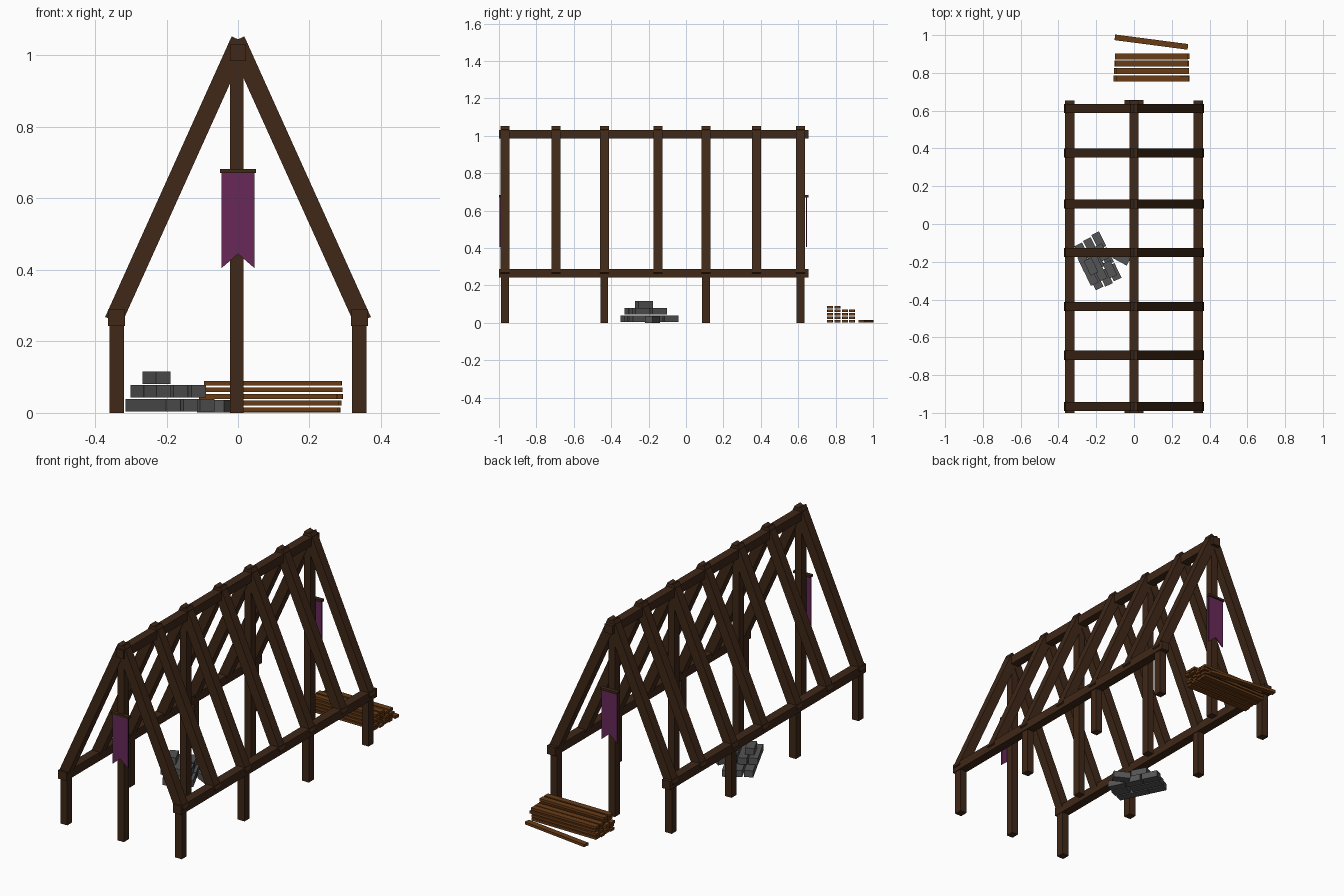
import bpy, math, random
from mathutils import Matrix, Vector

if "Cube" in bpy.data.objects:
    bpy.data.objects.remove(bpy.data.objects["Cube"])

random.seed(4)


def material(name, rgb):
    m = bpy.data.materials.new(name)
    m.diffuse_color = (*rgb, 1)
    m.use_nodes = True
    m.node_tree.nodes["Principled BSDF"].inputs["Base Color"].default_value = m.diffuse_color
    return m


TIMBER = material("dark_timber", (0.050, 0.021, 0.009))
PLANK = material("cut_plank", (0.14, 0.045, 0.008))
CLOTH = material("purple_cloth", (0.14, 0.022, 0.10))
STONE = material("grey_stone", (0.09, 0.09, 0.09))


def mesh_object(name, verts, faces, mat):
    me = bpy.data.meshes.new(name)
    me.from_pydata(verts, [], faces)
    me.materials.append(mat)
    ob = bpy.data.objects.new(name, me)
    bpy.context.collection.objects.link(ob)
    return ob


def box(name, centre, size, mat, rot_y=0.0, rot_z=0.0):
    m = (Matrix.Translation(centre) @ Matrix.Rotation(rot_z, 4, 'Z')
         @ Matrix.Rotation(rot_y, 4, 'Y'))
    v = [m @ Vector((x * size[0] / 2, y * size[1] / 2, z * size[2] / 2))
         for x in (-1, 1) for y in (-1, 1) for z in (-1, 1)]
    f = [(0, 1, 3, 2), (4, 6, 7, 5), (0, 4, 5, 1), (2, 3, 7, 6), (0, 2, 6, 4), (1, 5, 7, 3)]
    return mesh_object(name, v, f, mat)


# Posts: short pairs at the eaves, tall ones under the ridge
for y in (-0.967, -0.437, 0.107, 0.612):
    for s in (-1, 1):
        box("eave_post", (s * 0.339, y, 0.13), (0.04, 0.042, 0.26), TIMBER)
    box("centre_post", (-0.003, y, 0.5), (0.038, 0.042, 1.0), TIMBER)

# Long beams
for s in (-1, 1):
    box("eave_beam", (s * 0.340, -0.173, 0.266), (0.048, 1.655, 0.046), TIMBER)
box("ridge_beam", (0, -0.173, 1.008), (0.046, 1.655, 0.046), TIMBER)

# Sloping rafter pairs
low, high = Vector((0.349, 0, 0.258)), Vector((-0.005, 0, 1.043))
run = high - low
for y in (-0.967, -0.695, -0.437, -0.15, 0.107, 0.377, 0.612):
    for s in (-1, 1):
        mid = (low + high) / 2
        box("rafter", (s * mid.x, y, mid.z), (0.05, 0.048, run.length), TIMBER,
            rot_y=s * math.atan2(run.x, run.z))


# Swallow-tailed banners hung on rods at both gables
def banner(y, rod_y):
    outline = [(-0.046, 0.675), (-0.046, 0.405), (0, 0.445), (0.046, 0.405), (0.046, 0.675)]
    n, t = len(outline), 0.003
    v = [(x, y - t, z) for x, z in outline] + [(x, y + t, z) for x, z in outline]
    f = [tuple(range(n)), tuple(reversed(range(n, 2 * n)))]
    f += [(i, i + n, (i + 1) % n + n, (i + 1) % n) for i in range(n)]
    mesh_object("banner", v, f, CLOTH)
    box("banner_rod", (0, rod_y, 0.677), (0.102, 0.022, 0.012), TIMBER)


banner(-0.993, -0.990)
banner(0.645, 0.645)

# Stack of planks, fewer layers towards the back, plus one fallen plank
for y, layers in ((0.770, 5), (0.810, 5), (0.850, 4), (0.887, 4)):
    for k in range(layers):
        box("plank", (0.092 + random.uniform(-0.01, 0.01), y, 0.009 + k * 0.0185),
            (0.385, 0.031, 0.013), PLANK, rot_z=random.uniform(-0.008, 0.008))
box("fallen_plank", (0.092, 0.963, 0.008), (0.39, 0.03, 0.014), PLANK, rot_z=-0.13)


# Stepped pile of stone blocks
ANGLE = math.radians(-64)
def block_layer(cx, cy, z, rows, cols):
    for r in range(rows):
        for c in range(cols):
            p = Matrix.Rotation(ANGLE, 3, 'Z') @ Vector(
                ((c - (cols - 1) / 2) * 0.09 + random.uniform(-0.008, 0.008) * (rows > 1),
                 (r - (rows - 1) / 2) * 0.053, 0))
            box("stone_block", (cx + p.x, cy + p.y, z), (0.086, 0.045, 0.035), STONE,
                rot_z=ANGLE + random.uniform(-0.02, 0.02))


block_layer(-0.192, -0.198, 0.021, 3, 3)
block_layer(-0.198, -0.217, 0.061, 3, 2)
block_layer(-0.228, -0.225, 0.098, 1, 1)
box("loose_stone_block", (-0.066, -0.180, 0.018), (0.086, 0.045, 0.035), STONE,
    rot_z=math.radians(-28))
